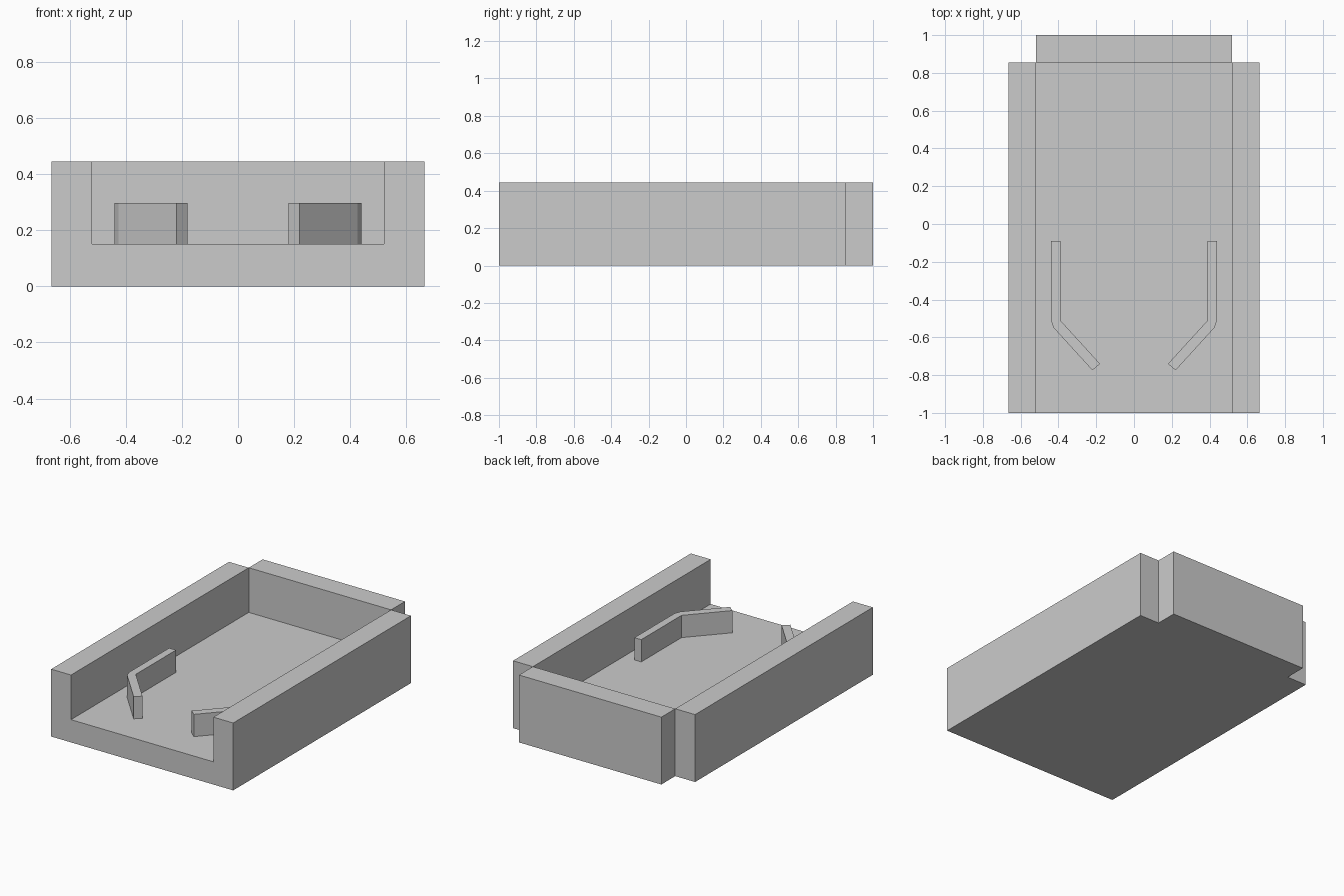
import bpy
import bmesh

cube = bpy.data.objects.get("Cube")
if cube:
    bpy.data.objects.remove(cube, do_unlink=True)

HALF_WIDTH, INNER, HEIGHT, FLOOR = 0.665, 0.52, 0.445, 0.15
FRONT, WALL_END, BACK = -1.0, 0.855, 1.0
GUIDE_TOP = 0.297

grey = bpy.data.materials.new("plain grey")
grey.use_nodes = True
colour = (0.6, 0.6, 0.6, 1)
grey.diffuse_color = colour
grey.node_tree.nodes["Principled BSDF"].inputs["Base Color"].default_value = colour


def extrude(name, points, direction):
    """Sweep a flat outline along a direction into a solid object."""
    bm = bmesh.new()
    face = bm.faces.new([bm.verts.new(p) for p in points])
    swept = bmesh.ops.extrude_face_region(bm, geom=[face], use_keep_orig=True)
    verts = [v for v in swept["geom"] if isinstance(v, bmesh.types.BMVert)]
    bmesh.ops.translate(bm, verts=verts, vec=direction)
    bmesh.ops.recalc_face_normals(bm, faces=bm.faces)
    mesh = bpy.data.meshes.new(name)
    bm.to_mesh(mesh)
    bm.free()
    mesh.materials.append(grey)
    obj = bpy.data.objects.new(name, mesh)
    bpy.context.collection.objects.link(obj)
    return obj


# Floor and side walls: one channel profile swept front to back
half = [(INNER, FLOOR), (INNER, HEIGHT), (HALF_WIDTH, HEIGHT), (HALF_WIDTH, 0)]
profile = half + [(-x, z) for x, z in reversed(half)]
extrude("channel_body", [(x, FRONT, z) for x, z in profile],
        (0, WALL_END - FRONT, 0))

# Back wall, standing out behind the side walls
corners = [(-INNER, WALL_END), (INNER, WALL_END), (INNER, BACK), (-INNER, BACK)]
extrude("back_wall", [(x, y, 0) for x, y in corners], (0, 0, HEIGHT))

# Bent guide vanes on the floor, mirrored left and right
vane = [(0.44, -0.09), (0.44, -0.51), (0.425, -0.55), (0.22, -0.775),
        (0.18, -0.74), (0.39, -0.51), (0.39, -0.09)]
for side, sign in (("left", 1), ("right", -1)):
    extrude(side + "_guide_vane", [(sign * x, y, FLOOR) for x, y in vane],
            (0, 0, GUIDE_TOP - FLOOR))
